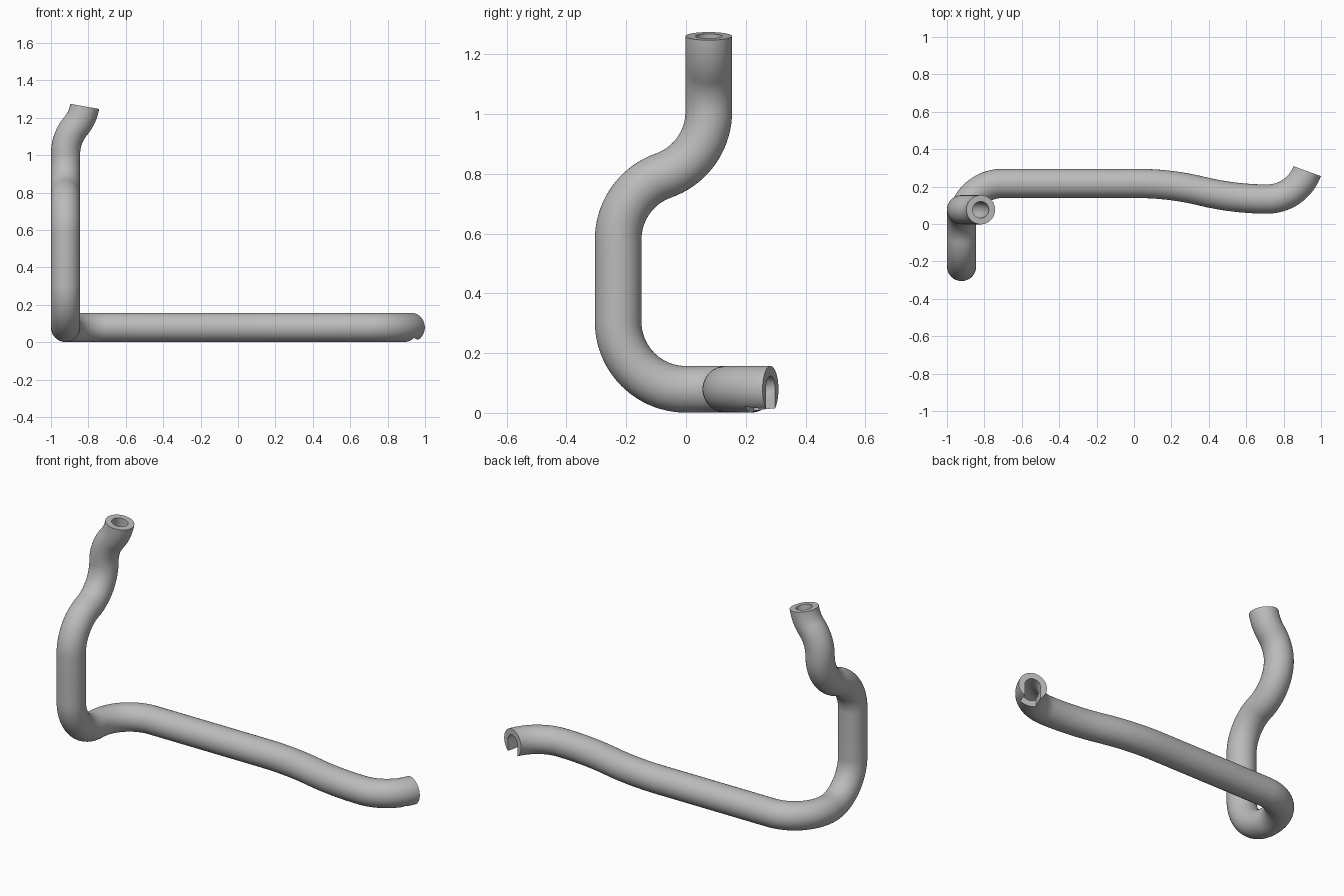
import bpy, bmesh, math
from mathutils import Vector, Matrix

cube = bpy.data.objects.get("Cube")
if cube:
    bpy.data.objects.remove(cube, do_unlink=True)

OUTER, BORE, SIDES = 0.078, 0.044, 48
BEND = 0.227
X, Y, Z = Vector((1, 0, 0)), Vector((0, 1, 0)), Vector((0, 0, 1))

steel = bpy.data.materials.new("grey steel")
steel.use_nodes = True
grey = (0.5, 0.5, 0.5, 1)
steel.diffuse_color = grey
steel.node_tree.nodes["Principled BSDF"].inputs["Base Color"].default_value = grey


def trace(start, heading, moves):
    """Follow straight runs (length) and bends (radius, degrees, axis)."""
    p, h = Vector(start), Vector(heading)
    path = [(p.copy(), h.copy())]
    for move in moves:
        if isinstance(move, float):
            p = p + h * move
            path.append((p.copy(), h.copy()))
            continue
        radius, degrees, axis = move
        centre = p + axis.cross(h) * radius
        steps = max(8, round(degrees / 4))
        p0, h0 = p, h
        for i in range(1, steps + 1):
            turn = Matrix.Rotation(math.radians(degrees * i / steps), 3, axis)
            p, h = centre + turn @ (p0 - centre), turn @ h0
            path.append((p.copy(), h.copy()))
    return path


# Centre line: from the middle of the upright, up to the top and down along the bar
middle = (-0.922, -0.227, 0.44)
upward = trace(middle, Z, [0.14, (BEND, 70.6, -X), (BEND, 70.6, X),
                           (BEND, 40, Y), (BEND, 30, -Y)])
downward = trace(middle, -Z, [0.135, (0.226, 90, X), (0.218, 90, -Z), 0.72,
                              (1.47, 13.7, -Z), (1.47, 13.7, Z), (BEND, 70, Z)])
path = [(p, -h) for p, h in reversed(upward)] + downward[1:]

# Hollow tube swept along the centre line
bm = bmesh.new()
side = path[0][1].cross(Y).normalized()
last = path[0][1]
rings = {OUTER: [], BORE: []}
for p, h in path:
    side = last.rotation_difference(h) @ side
    side = (side - h * side.dot(h)).normalized()
    other, last = h.cross(side), h
    for radius, loops in rings.items():
        loops.append([bm.verts.new(p + radius * (side * math.cos(a) + other * math.sin(a)))
                      for a in (math.tau * k / SIDES for k in range(SIDES))])


def bridge(a, b):
    for k in range(SIDES):
        n = (k + 1) % SIDES
        bm.faces.new((a[k], a[n], b[n], b[k]))


for loops in rings.values():
    for a, b in zip(loops, loops[1:]):
        bridge(a, b)
for end in (0, -1):
    bridge(rings[OUTER][end], rings[BORE][end])
bmesh.ops.recalc_face_normals(bm, faces=bm.faces)
mesh = bpy.data.meshes.new("bent_tube")
bm.to_mesh(mesh)
bm.free()
tube = bpy.data.objects.new("bent_tube", mesh)
bpy.context.collection.objects.link(tube)
mesh.materials.append(steel)

# Slot in the underside of the bar's open end, as wide as the bore
tip, aim = path[-1]
depth, reach = 0.075, 0.05
bpy.ops.mesh.primitive_cube_add(size=1, location=tip + aim * (reach - depth) / 2 - Z * 0.07,
                                rotation=(0, 0, math.atan2(aim.y, aim.x)))
cutter = bpy.context.object
cutter.name = "slot_cutter"
cutter.hide_render = True
cutter.scale = (depth + reach, 2 * BORE - 0.001, 0.14)
cutter.data.materials.append(steel)

slot = tube.modifiers.new("slot", 'BOOLEAN')
slot.operation, slot.object, slot.solver = 'DIFFERENCE', cutter, 'EXACT'
bpy.ops.object.select_all(action='DESELECT')
tube.select_set(True)
bpy.context.view_layer.objects.active = tube
bpy.ops.object.modifier_apply(modifier="slot")
bpy.data.objects.remove(cutter, do_unlink=True)
bpy.ops.object.shade_smooth_by_angle(angle=math.radians(35))
